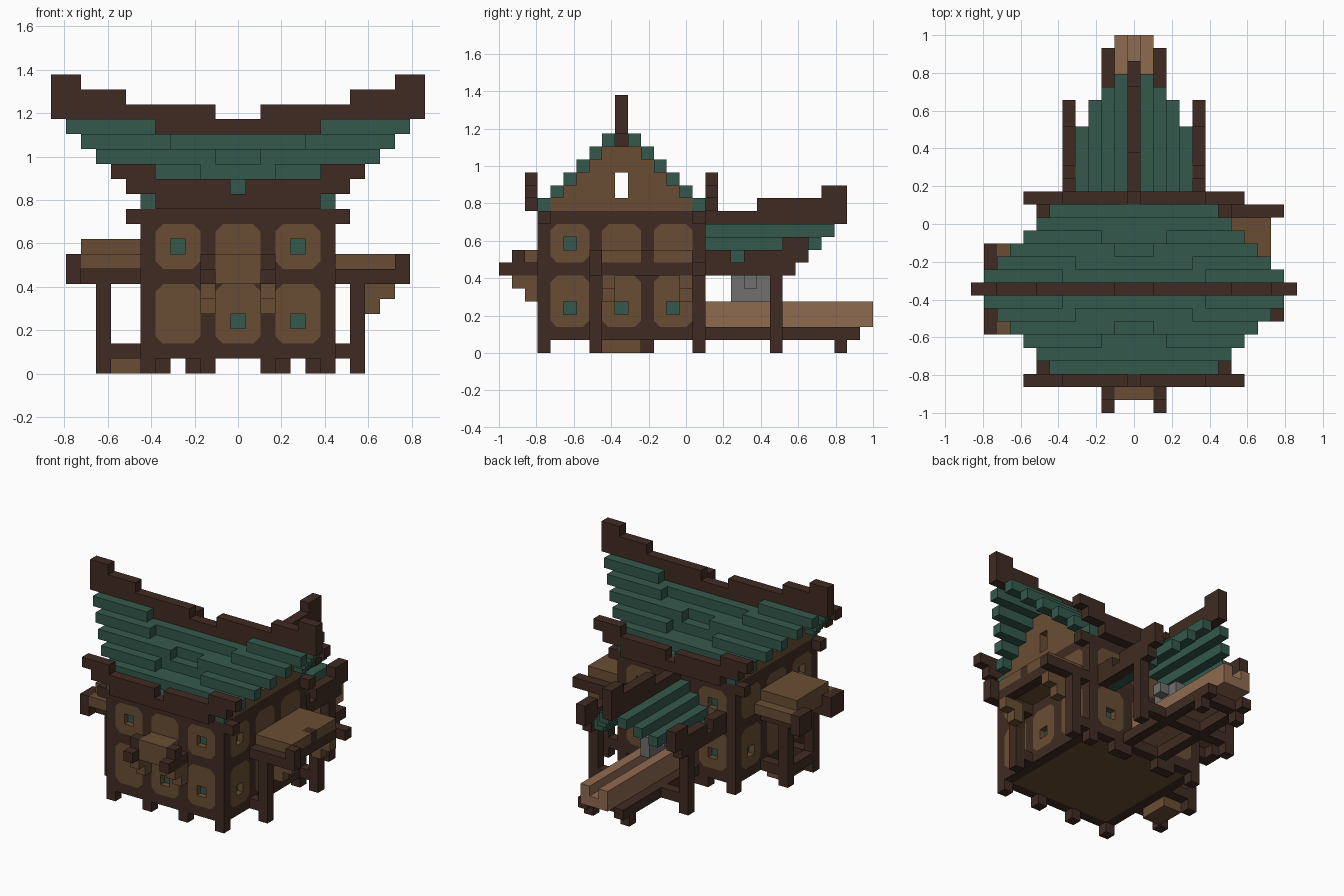
import bpy, bmesh
from mathutils import Vector

cube = bpy.data.objects.get("Cube")
if cube:
    bpy.data.objects.remove(cube, do_unlink=True)

U = 2 / 29  # block size


def material(name, rgb):
    m = bpy.data.materials.new(name)
    m.use_nodes = True
    m.diffuse_color = (*rgb, 1)
    node = m.node_tree.nodes["Principled BSDF"]
    node.inputs["Base Color"].default_value = (*rgb, 1)
    node.inputs["Roughness"].default_value = 0.9
    return m


DARK = material("dark timber", (0.051, 0.024, 0.016))
TAN = material("tan plaster", (0.141, 0.076, 0.034))
GREEN = material("green shingle", (0.034, 0.098, 0.073))
WOOD = material("light wood", (0.275, 0.147, 0.08))
GREY = material("grey stone", (0.16, 0.16, 0.16))


def finish(name, bm, mat):
    bmesh.ops.recalc_face_normals(bm, faces=bm.faces)
    bmesh.ops.scale(bm, vec=(U, U, U), verts=bm.verts)
    me = bpy.data.meshes.new(name)
    bm.to_mesh(me)
    bm.free()
    me.materials.append(mat)
    ob = bpy.data.objects.new(name, me)
    bpy.context.collection.objects.link(ob)


def blocks(name, mat, boxes, mirror=False):
    """Boxes given as inclusive block ranges x, y, z; mirror copies across x."""
    bm = bmesh.new()
    todo = list(boxes)
    if mirror:
        todo += [(-b[1], -b[0], *b[2:]) for b in boxes if b[0] != -b[1]]
    for x0, x1, y0, y1, z0, z1 in todo:
        vs = bmesh.ops.create_cube(bm, size=1)["verts"]
        size = Vector((x1 - x0 + 1, y1 - y0 + 1, z1 - z0 + 1))
        mid = Vector(((x0 + x1) / 2, (y0 + y1) / 2, (z0 + z1 + 1) / 2))
        for v in vs:
            v.co = Vector(a * b for a, b in zip(v.co, size)) + mid
    finish(name, bm, mat)


# Wall sides: map (along, depth, height) to space
SIDES = {
    "front": lambda u, d, z: (u, d - 11.5, z),
    "back": lambda u, d, z: (u, 1.5 - d, z),
    "left": lambda u, d, z: (6.5 - d, u, z),
    "right": lambda u, d, z: (d - 6.5, u, z),
}


def panel(side, c, z0, z1, window):
    """Chamfered wall panel with dark corners and an optional window."""
    to = SIDES[side]
    a, b, k = c - 1.5, c + 1.5, 0.5
    octagon = [(a + k, z0), (b - k, z0), (b, z0 + k), (b, z1 - k),
               (b - k, z1), (a + k, z1), (a, z1 - k), (a, z0 + k)]
    octagon = octagon[1:] + octagon[:1]
    corners = [(b, z0), (b, z1), (a, z1), (a, z0)]
    hole = [(c + sx / 2, z0 + 1.5 + sz / 2)
            for sx, sz in ((1, -1), (1, 1), (-1, 1), (-1, -1))]
    name = f"{side}_panel"
    bm = bmesh.new()
    o = [[bm.verts.new(to(u, d, z)) for u, z in octagon] for d in (0, 1)]
    for i in range(8):
        j = (i + 1) % 8
        bm.faces.new((o[0][i], o[0][j], o[1][j], o[1][i]))
    if window:
        h = [[bm.verts.new(to(u, d, z)) for u, z in hole] for d in (0, 1)]
        for i in range(4):
            j = (i + 1) % 4
            bm.faces.new((h[0][i], h[0][j], h[1][j], h[1][i]))
            for p, q in zip(o, h):
                bm.faces.new((p[2 * i], p[2 * i + 1], q[i]))
                bm.faces.new((p[2 * i + 1], p[2 * j], q[j], q[i]))
    else:
        for p in o:
            bm.faces.new(p)
    finish(name, bm, TAN)
    bm = bmesh.new()
    for i in range(4):
        tri = [octagon[2 * i], corners[i], octagon[2 * i + 1]]
        t = [[bm.verts.new(to(u, d, z)) for u, z in tri] for d in (0, 1)]
        for p in t:
            bm.faces.new(p)
        for m in range(3):
            n = (m + 1) % 3
            bm.faces.new((t[0][m], t[0][n], t[1][n], t[1][m]))
    finish(name + "_corners", bm, DARK)
    if window:
        bm = bmesh.new()
        bm.faces.new([bm.verts.new(to(u, 0.6, z)) for u, z in hole])
        finish(side + "_window_pane", bm, GREEN)


# Wall panels in two storeys
LOW_WINDOWS = {"front": (0, 4), "back": (-4, 4), "left": (-9, -5, -1), "right": (-9, -1)}
HIGH_WINDOWS = {"front": (-4, 4), "back": (-4, 4), "left": (-9,), "right": (-9,)}
for side in SIDES:
    for c in ((-4, 0, 4) if side in ("front", "back") else (-9, -5, -1)):
        panel(side, c, 2, 6, c in LOW_WINDOWS[side])
        panel(side, c, 7, 10, c in HIGH_WINDOWS[side])

# Timber frame
posts = [(6, 6, y, y, 0 if y in (-11, 1) else 1, 10) for y in (-11, -7, -3, 1)]
posts += [(2, 2, y, y, 0, 10) for y in (-11, 1)]
blocks("wall_posts", DARK, posts, True)
rails = [(-6, 6, y, y, z, z) for y in (-11, 1) for z in (1, 6)]
rails += [(6, 6, -11, 1, z, z) for z in (1, 6, 10)]
rails += [(-7, 7, y, y, 10, 10) for y in (-11, 1)]
blocks("wall_rails", DARK, rails, True)
blocks("floor", TAN, [(-5, 5, -10, 0, 1, 1)])
blocks("back_feet", DARK, [(3, 3, 1, 1, 0, 0)], True)

# Gables with a slot opening
gable = []
for z in range(11, 16):
    w = 16 - z
    if z in (12, 13):
        gable += [(6, 6, -5 - w, -6, z, z), (6, 6, -4, -5 + w, z, z)]
    else:
        gable.append((6, 6, -5 - w, -5 + w, z, z))
blocks("gables", TAN, gable, True)

# Sagging main roof: each course dips in the middle
courses = []
for d, sag in enumerate((5, 4, 1, 2, -1, -1), start=1):
    z = 17 - d
    for y in (-5 - d, -5 + d):
        courses.append((sag + 1 if sag > 0 else 0, 12 - d, y, y, z, z))
        if sag > 0:
            courses.append((-sag, sag, y, y, z - 1, z - 1))
            courses.append((-5, 5, y, y, z - 2, z - 2))
            courses.append((sag, 5, y, y, z - 1, z - 1))
blocks("main_roof", GREEN, courses, True)
blocks("main_ridge", DARK, [(-5, 5, -5, -5, 16, 16), (2, 7, -5, -5, 17, 17),
                            (8, 10, -5, -5, 17, 18), (11, 12, -5, -5, 17, 19)], True)
for name, y in (("front_eave_board", -12), ("back_eave_board", 2)):
    blocks(name, DARK, [(-5, 5, y, y, 11, 11), (1, 7, y, y, 12, 12),
                        (6, 8, y, y, 13, 13)], True)

# Front window box
blocks("front_box", TAN, [(-1, 1, -13, -12, 6, 7)])
blocks("front_box_beams", DARK, [(2, 2, -14, -12, 6, 6), (2, 2, -13, -13, 7, 7)], True)
blocks("front_box_brackets", TAN, [(2, 2, -13, -12, 5, 5), (2, 2, -12, -12, 4, 4)], True)

# Lean-to on the left
lean = [(7, 11, y, y, 6, 6) for y in (-7, 1)]
lean += [(8, 8, y, y, 0, 5) for y in (-7, 1)]
lean += [(7, 8, y, y, 1, 1) for y in (-7, 1)]
lean += [(10, 10, -7, 1, 6, 6), (11, 11, -7, -7, 7, 7), (10, 10, -3, -3, 7, 7)]
blocks("left_lean_to_frame", DARK, lean)
blocks("left_lean_to_roof", TAN, [(7, 9, -6, 0, 7, 7), (10, 10, -6, -4, 7, 7),
                                  (10, 10, -2, 0, 7, 7)])
blocks("left_lean_to_brackets", TAN,
       [b for y in (-6, 0) for b in ((9, 10, y, y, 5, 5), (9, 9, y, y, 4, 4))])

# Porch bay on the right
bay = [(-11, -7, y, y, 6, 6) for y in (-7, -3)]
bay += [(-9, -9, y, y, 0, 5) for y in (-7, -3)]
bay += [(-9, -7, y, y, 1, 1) for y in (-7, -3)]
bay += [(-11, -11, -8, -7, 6, 7), (-11, -11, -3, -2, 6, 7), (-9, -9, -7, -3, 1, 1)]
blocks("right_bay_frame", DARK, bay)
blocks("right_bay_top", TAN, [(-10, -7, -8, -2, 7, 7), (-10, -7, -7, -3, 8, 8)])
blocks("right_bay_step", TAN, [(-8, -7, -6, -4, 0, 0)])

# Back porch: frame, chute and grindstone
blocks("back_porch_frame", DARK, [(2, 2, 2, 13, 1, 1), (-5, 5, 7, 7, 1, 1),
                                  (5, 5, 7, 7, 0, 5), (-2, 2, 12, 12, 1, 1),
                                  (2, 2, 12, 12, 0, 0)], True)
blocks("chute", WOOD, [(-1, 1, 2, 14, 2, 2), (1, 1, 2, 14, 3, 3)], True)
blocks("grindstone", GREY, [(0, 0, 4, 6, 4, 5), (1, 1, 5, 5, 5, 5)], True)

# Back porch roof
slope = [(i, i, 2, end, 10 - i, 10 - i) for i, end in ((1, 11), (2, 10), (3, 9), (4, 7))]
blocks("back_roof", GREEN, slope, True)
blocks("back_ridge", DARK, [(0, 0, 1, 12, 10, 10), (0, 0, 6, 12, 11, 11),
                            (0, 0, 11, 12, 12, 12)])
blocks("back_roof_edges", DARK, [(5, 5, 2, 8, 6, 6), (5, 5, 2, 3, 7, 7),
                                 (5, 5, 5, 9, 7, 7), (5, 5, 8, 9, 8, 8)], True)
